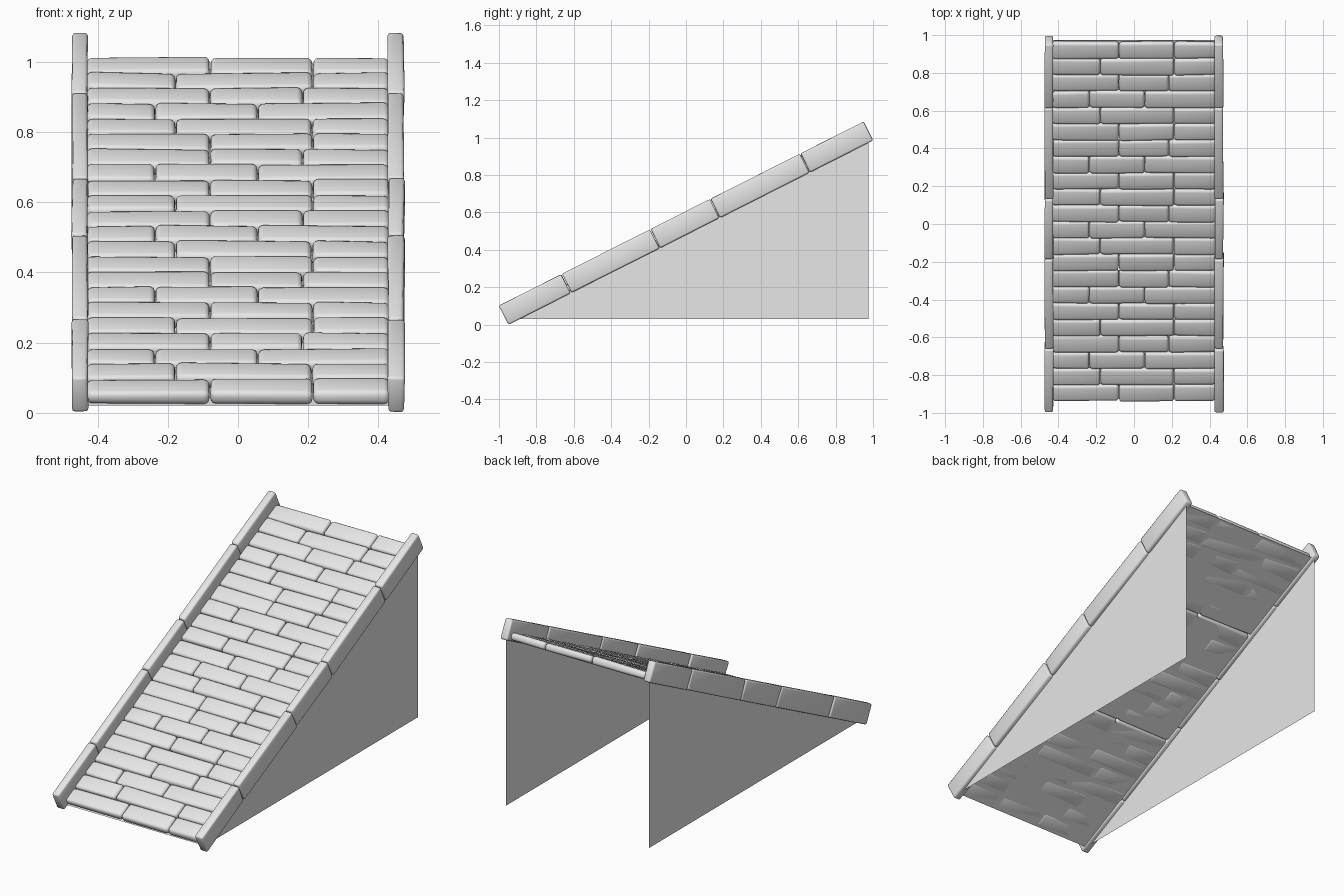
import bpy, bmesh, math, random
from mathutils import Vector, Matrix

cube = bpy.data.objects.get("Cube")
if cube:
    bpy.data.objects.remove(cube)
rng = random.Random(4)
SLOPE = Matrix.Rotation(math.radians(26.8), 4, 'X')

# Single stone grey
grey = bpy.data.materials.new("plain_grey")
grey.use_nodes = True
grey.diffuse_color = (0.8, 0.8, 0.8, 1)
grey.node_tree.nodes["Principled BSDF"].inputs["Base Color"].default_value = (0.8, 0.8, 0.8, 1)


def add_object(name, bm, sloped=True):
    mesh = bpy.data.meshes.new(name)
    bm.to_mesh(mesh)
    bm.free()
    mesh.materials.append(grey)
    ob = bpy.data.objects.new(name, mesh)
    bpy.context.collection.objects.link(ob)
    if sloped:
        ob.matrix_world = SLOPE
    return ob


def worn_block(name, low, high, wobble, bevel, segments):
    """Rounded block between two corners, each corner nudged a little."""
    bm = bmesh.new()
    bmesh.ops.create_cube(bm, size=1)
    for v in bm.verts:
        v.co = Vector([(high[i] if v.co[i] > 0 else low[i]) + rng.uniform(-wobble[i], wobble[i])
                       for i in range(3)])
    bmesh.ops.bevel(bm, geom=bm.edges[:], offset=bevel, segments=segments,
                    profile=0.5, affect='EDGES')
    for f in bm.faces:
        f.smooth = True
    return add_object(name, bm)


def flat_panel(name, points, sloped):
    bm = bmesh.new()
    bm.faces.new([bm.verts.new(p) for p in points])
    add_object(name, bm, sloped)


# Tread planks: staggered joints, repeating every eight rows from the top
A, B, C, D, E = (-0.08, 0.213), (-0.178, 0.213), (-0.08, 0.184), (-0.236, 0.056), (-0.178, 0.21)
PATTERN = [A, B, C, D, E, A, C, D]
ROWS, TOP, BOTTOM = 22, 1.312, -0.816
pitch = (TOP - BOTTOM) / ROWS
for row in range(ROWS):
    cuts = (-0.432,) + PATTERN[row % 8] + (0.432,)
    s = TOP - row * pitch
    for n, (x0, x1) in enumerate(zip(cuts, cuts[1:])):
        worn_block(f"plank_{row + 1}_{n + 1}",
                   (x0 + 0.001, s - pitch, 0.435), (x1 - 0.001, s, 0.477),
                   (0.001, 0.004, 0.003), 0.016, 3)

# Side rails: five lengths each
JOINTS = [-0.85, -0.472, 0.06, 0.418, 0.957, 1.338]
for side, label in ((1, "left"), (-1, "right")):
    for n, (s0, s1) in enumerate(zip(JOINTS, JOINTS[1:])):
        x = sorted((side * 0.427, side * 0.473))
        worn_block(f"{label}_rail_{n + 1}",
                   (x[0], s0 + 0.002, 0.428), (x[1], s1 - 0.002, 0.541),
                   (0.003, 0.002, 0.001), 0.009, 2)

# Underside sheets, split by narrow gaps
splits = [TOP, TOP - 6 * pitch, TOP - 14 * pitch, BOTTOM]
for n, (hi, lo) in enumerate(zip(splits, splits[1:])):
    hi -= 0.012 if n else 0
    lo += 0.012 if n < 2 else 0
    flat_panel(f"underside_{n + 1}", [(-0.43, lo, 0.435), (-0.43, hi, 0.435),
                                      (0.43, hi, 0.435), (0.43, lo, 0.435)], True)

# Triangular side walls
for side, label in ((1, "left"), (-1, "right")):
    x = side * 0.45
    flat_panel(f"{label}_wall", [(x, -0.93, 0.03), (x, 0.975, 0.03), (x, 0.975, 0.99)][::side], False)
